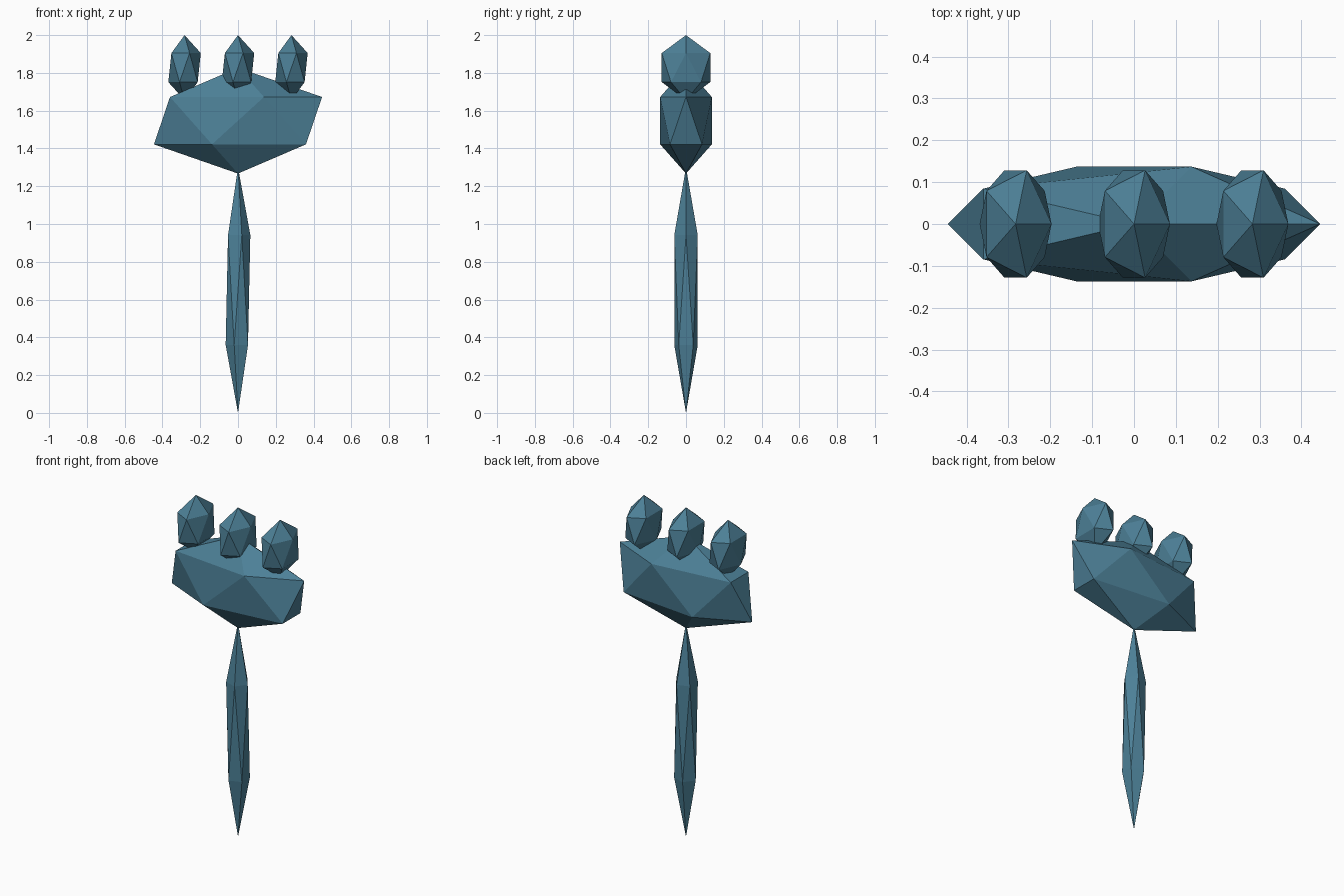
import bpy

if "Cube" in bpy.data.objects:
    bpy.data.objects.remove(bpy.data.objects["Cube"])

blue = bpy.data.materials.new("slate_blue")
blue.diffuse_color = (0.073, 0.216, 0.31, 1.0)
blue.use_nodes = True
blue.node_tree.nodes["Principled BSDF"].inputs["Base Color"].default_value = blue.diffuse_color


def gem(name, location, scale):
    """A flat-shaded icosahedron stretched to the given half sizes."""
    bpy.ops.mesh.primitive_ico_sphere_add(subdivisions=1, radius=1, location=location)
    obj = bpy.context.object
    obj.name = name
    obj.scale = scale
    bpy.ops.object.transform_apply(location=False, rotation=False, scale=True)
    obj.data.materials.append(blue)
    return obj


# Long thin handle, its tip just inside the pad
gem("handle", (0, 0, 0.65), (0.073, 0.073, 0.65))

# Wide paw pad
gem("pad", (0, 0, 1.547), (0.4975, 0.161, 0.28))

# Row of three toes on top of the pad
for side, x in (("left", -0.283), ("middle", 0.0), ("right", 0.283)):
    gem("toe_" + side, (x, 0, 1.828), (0.096, 0.151, 0.172))
